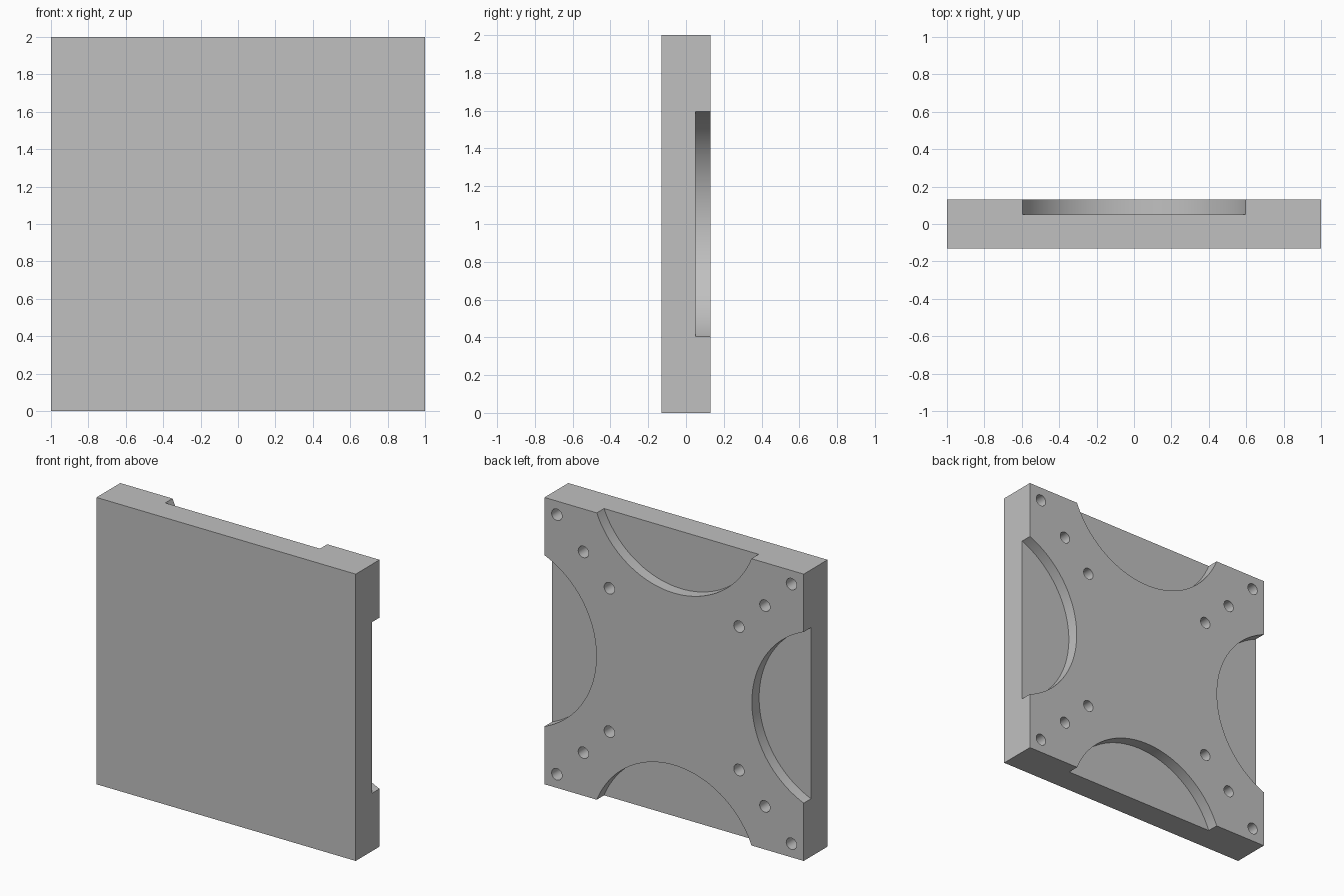
import bpy, bmesh, math
from mathutils import Matrix, Vector

cube = bpy.data.objects.get("Cube")
if cube:
    bpy.data.objects.remove(cube, do_unlink=True)

HALF_T = 0.131        # half thickness of the plate
RECESS_DEPTH = 0.08   # edge scallops
HOLE_DEPTH = 0.18     # blind holes

grey = bpy.data.materials.new("plain grey")
grey.use_nodes = True
grey.diffuse_color = (0.53, 0.53, 0.53, 1)
grey.node_tree.nodes["Principled BSDF"].inputs["Base Color"].default_value = grey.diffuse_color


def make_object(name, bm):
    mesh = bpy.data.meshes.new(name)
    bm.to_mesh(mesh)
    bm.free()
    mesh.materials.append(grey)
    obj = bpy.data.objects.new(name, mesh)
    bpy.context.collection.objects.link(obj)
    return obj


def back_cylinder(bm, x, z, radius, depth, sides):
    """Cylinder along y that sinks to the given depth below the back face."""
    length = depth + 0.1
    centre = Vector((x, HALF_T - depth + length / 2, z + 1))
    turn = Matrix.Rotation(math.pi / 2, 4, "X")
    bmesh.ops.create_cone(bm, cap_ends=True, segments=sides, radius1=radius,
                          radius2=radius, depth=length,
                          matrix=Matrix.Translation(centre) @ turn)


# Square plate
bm = bmesh.new()
bmesh.ops.create_cube(bm, size=2, matrix=Matrix.Translation((0, 0, 1))
                      @ Matrix.Diagonal((1, HALF_T, 1, 1)))
plate = make_object("mounting_plate", bm)

# Round scallops on the four edges, and three holes along each diagonal
bm = bmesh.new()
for x, z in ((1, 0), (-1, 0), (0, 1), (0, -1)):
    back_cylinder(bm, x * 1.245, z * 1.245, 0.645, RECESS_DEPTH, 128)
for sx in (-1, 1):
    for sz in (-1, 1):
        for d in (0.5, 0.7, 0.905):
            back_cylinder(bm, sx * d, sz * d, 0.04, HOLE_DEPTH, 32)
cutter = make_object("recess_cutter", bm)
cutter.hide_render = True

# Cut the recesses and discard the helper
cut = plate.modifiers.new("Recesses", "BOOLEAN")
cut.operation = "DIFFERENCE"
cut.solver = "EXACT"
cut.object = cutter
bpy.ops.object.select_all(action="DESELECT")
plate.select_set(True)
bpy.context.view_layer.objects.active = plate
bpy.ops.object.modifier_apply(modifier=cut.name)
bpy.data.objects.remove(cutter, do_unlink=True)
bpy.ops.object.shade_smooth_by_angle(angle=math.radians(30))
